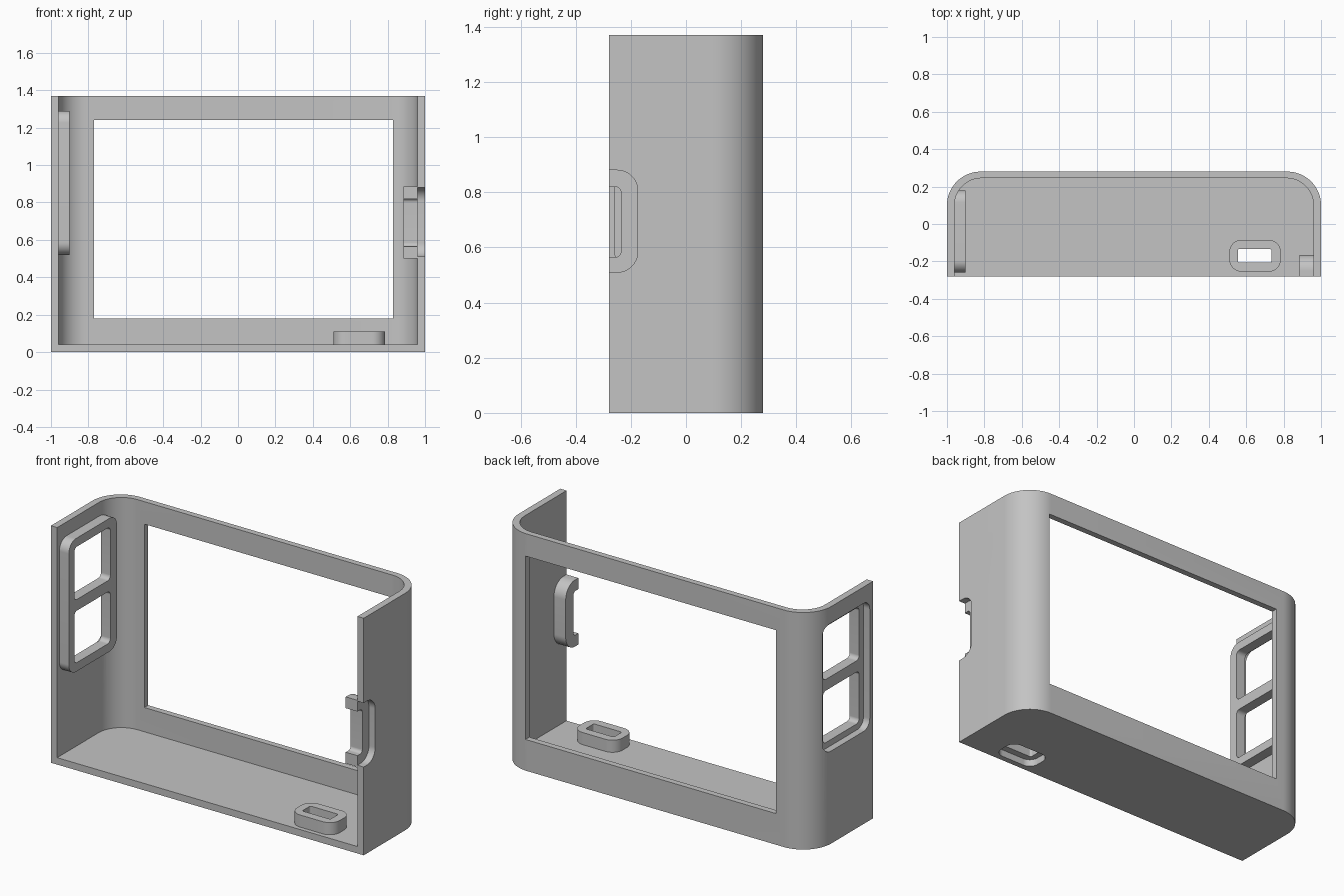
import bpy
import bmesh
import math
from mathutils import Vector

cube = bpy.data.objects.get("Cube")
if cube:
    bpy.data.objects.remove(cube, do_unlink=True)

grey = bpy.data.materials.new("plain grey")
grey.use_nodes = True
grey.diffuse_color = (0.55, 0.55, 0.55, 1)
grey.node_tree.nodes["Principled BSDF"].inputs["Base Color"].default_value = (0.55, 0.55, 0.55, 1)


def outline(u, v, radii):
    """Rounded rectangle; radii run low-low, high-low, high-high, low-high."""
    points = []
    corners = [(u[0], v[0], 1, 1), (u[1], v[0], -1, 1),
               (u[1], v[1], -1, -1), (u[0], v[1], 1, -1)]
    for i, ((cu, cv, su, sv), r) in enumerate(zip(corners, radii)):
        if r == 0:
            points.append((cu, cv))
            continue
        steps = 16
        for k in range(steps + 1):
            a = math.pi + (i + k / steps) * math.pi / 2
            points.append((cu + su * r + r * math.cos(a), cv + sv * r + r * math.sin(a)))
    return points


def prism(name, axis, u, v, depth, radii=(0, 0, 0, 0)):
    """Rounded rectangle extruded along x (u=y, v=z), y (u=x, v=z) or z (u=x, v=y)."""
    place = {"x": lambda a, b, d: (d, a, b),
             "y": lambda a, b, d: (a, d, b),
             "z": lambda a, b, d: (a, b, d)}[axis]
    bm = bmesh.new()
    face = bm.faces.new([bm.verts.new(place(a, b, depth[0])) for a, b in outline(u, v, radii)])
    grown = bmesh.ops.extrude_face_region(bm, geom=[face])
    shift = Vector(place(0, 0, depth[1] - depth[0]))
    bmesh.ops.translate(bm, vec=shift,
                        verts=[e for e in grown["geom"] if isinstance(e, bmesh.types.BMVert)])
    bmesh.ops.recalc_face_normals(bm, faces=bm.faces[:])
    mesh = bpy.data.meshes.new(name)
    bm.to_mesh(mesh)
    bm.free()
    mesh.materials.append(grey)
    obj = bpy.data.objects.new(name, mesh)
    bpy.context.collection.objects.link(obj)
    return obj


def activate(obj):
    bpy.ops.object.select_all(action="DESELECT")
    obj.select_set(True)
    bpy.context.view_layer.objects.active = obj


def cut(obj, *cutters):
    activate(obj)
    for cutter in cutters:
        cutter.hide_render = True
        mod = obj.modifiers.new("cut", "BOOLEAN")
        mod.operation = "DIFFERENCE"
        mod.solver = "EXACT"
        mod.object = cutter
        bpy.ops.object.modifier_apply(modifier=mod.name)
        bpy.data.objects.remove(cutter, do_unlink=True)
    activate(obj)
    bpy.ops.object.shade_smooth_by_angle(angle=math.radians(30))


# Casing: open front and top, rounded rear corners, screen opening and recesses
casing = prism("casing", "z", (-1, 1), (-0.28, 0.28), (0, 1.37), (0, 0, 0.18, 0.18))
cut(casing,
    prism("cavity", "z", (-0.96, 0.96), (-0.5, 0.245), (0.04, 1.6), (0, 0, 0.145, 0.145)),
    prism("screen_opening", "y", (-0.77, 0.83), (0.18, 1.24), (0.1, 0.5)),
    prism("button_recess", "x", (-0.25, 0.165), (0.535, 1.275), (-1.2, -0.9), (0.055,) * 4),
    prism("latch_recess", "x", (-0.5, -0.175), (0.51, 0.88), (0.9, 1.2), (0, 0.075, 0.075, 0)),
    prism("port_recess", "z", (0.52, 0.775), (-0.247, -0.093), (-0.2, 0.2), (0.055,) * 4))

# Button frame with two windows on the side wall
frame = prism("button_frame", "x", (-0.26, 0.18), (0.52, 1.29), (-0.96, -0.9), (0.065,) * 4)
cut(frame, *[prism("window", "x", (-0.21, 0.12), z, (-1.1, -0.8), (0.025,) * 4)
             for z in ((0.57, 0.87), (0.935, 1.24))])

# Port collar standing on the floor
collar = prism("port_collar", "z", (0.51, 0.785), (-0.255, -0.085), (0.04, 0.11), (0.065,) * 4)
cut(collar, prism("port_slot", "z", (0.555, 0.735), (-0.207, -0.133), (-0.1, 0.3), (0.01,) * 4))

# Latch block with a notch open to the front
latch = prism("side_latch", "x", (-0.28, -0.165), (0.5, 0.885), (0.885, 0.96), (0, 0.085, 0.085, 0))
cut(latch, prism("latch_notch", "x", (-0.5, -0.236), (0.565, 0.82), (0.8, 1.1), (0, 0.02, 0.02, 0)))
